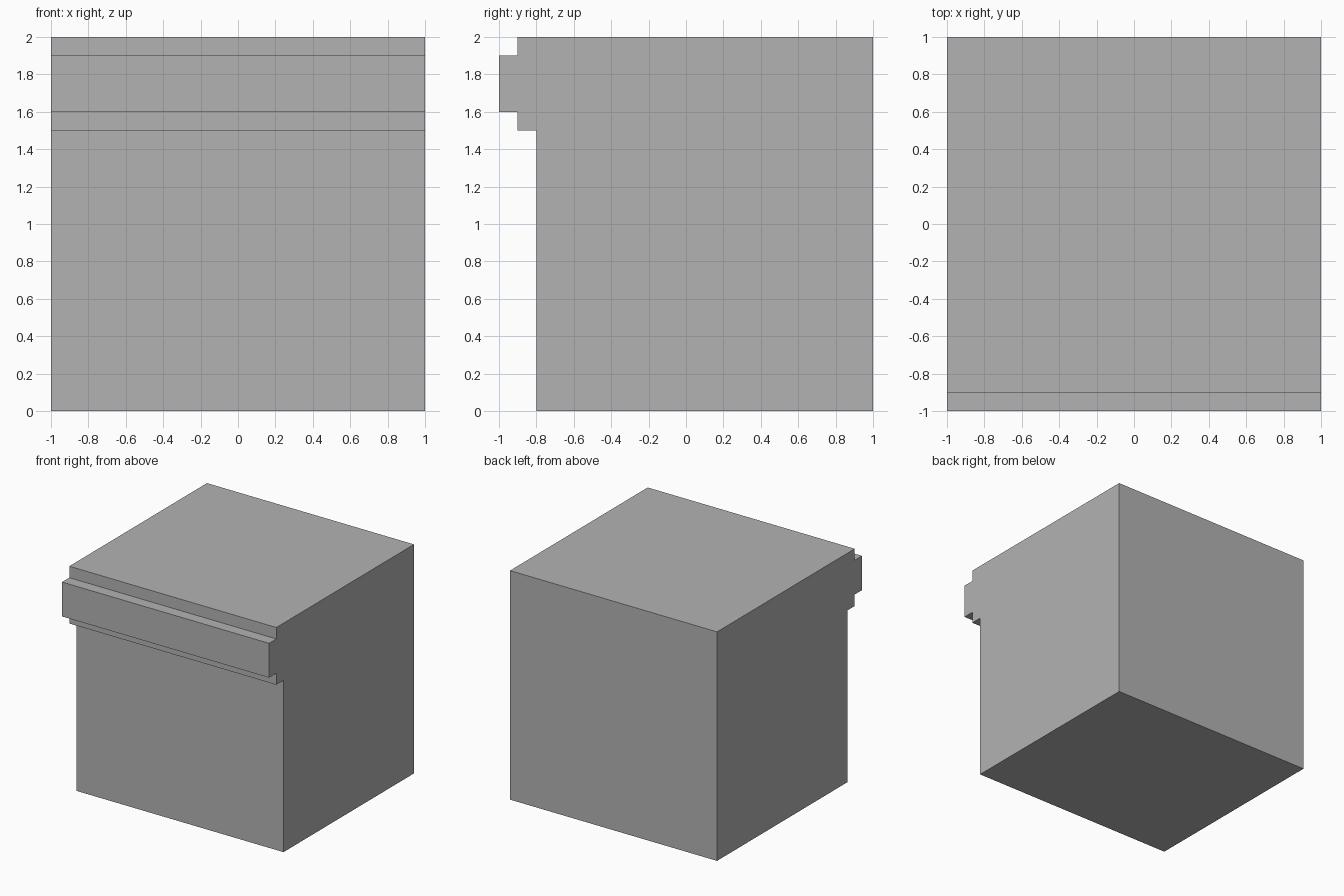
import bpy

if "Cube" in bpy.data.objects:
    bpy.data.objects.remove(bpy.data.objects["Cube"])

# Plain grey stone colour
grey = bpy.data.materials.new("plain_grey")
grey.diffuse_color = (0.45, 0.45, 0.45, 1)
grey.use_nodes = True
grey.node_tree.nodes["Principled BSDF"].inputs["Base Color"].default_value = grey.diffuse_color

# Side profile (y, z): square block with a stepped ledge at the front top
profile = [(-0.8, 0), (1, 0), (1, 2), (-0.9, 2), (-0.9, 1.9), (-1, 1.9),
           (-1, 1.6), (-0.9, 1.6), (-0.9, 1.5), (-0.8, 1.5)]
n = len(profile)

# Extrude the profile along x
verts = [(x, y, z) for x in (-1, 1) for y, z in profile]
faces = [tuple(reversed(range(n))), tuple(range(n, 2 * n))]
faces += [(i, (i + 1) % n, (i + 1) % n + n, i + n) for i in range(n)]

mesh = bpy.data.meshes.new("ledge_block")
mesh.from_pydata(verts, [], faces)
mesh.materials.append(grey)
mesh.update()
block = bpy.data.objects.new("ledge_block", mesh)
bpy.context.collection.objects.link(block)
